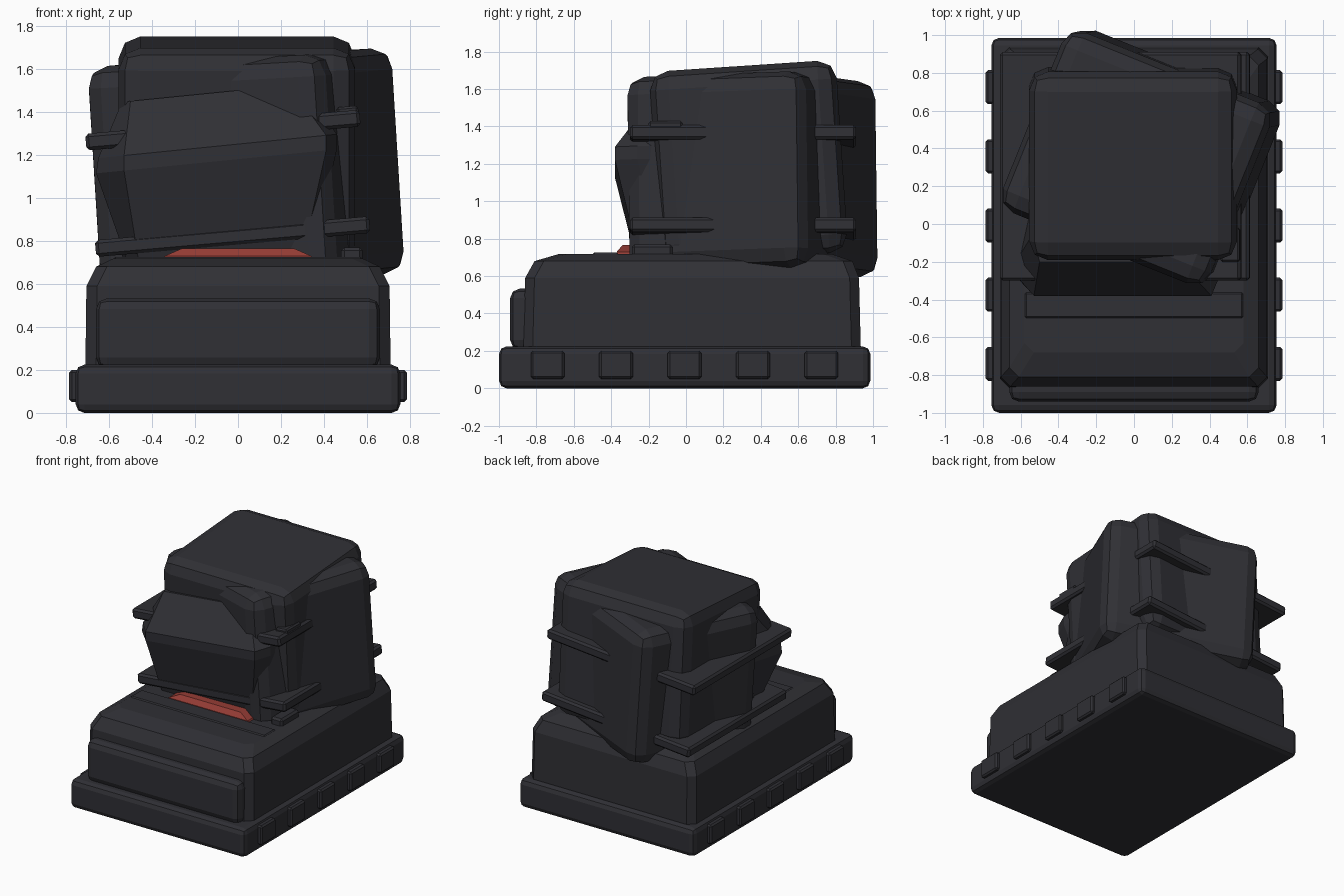
import bpy
import bmesh
from math import radians
from mathutils import Matrix, Euler

cube = bpy.data.objects.get("Cube")
if cube:
    bpy.data.objects.remove(cube, do_unlink=True)


def make_material(name, rgb):
    mat = bpy.data.materials.new(name)
    mat.use_nodes = True
    mat.diffuse_color = (*rgb, 1)
    mat.node_tree.nodes["Principled BSDF"].inputs["Base Color"].default_value = (*rgb, 1)
    return mat


CHARCOAL = make_material("charcoal", (0.029, 0.029, 0.035))
RED = make_material("dull red", (0.30, 0.045, 0.035))


def finish(name, bm, mat, bevel, segments):
    bmesh.ops.recalc_face_normals(bm, faces=bm.faces)
    mesh = bpy.data.meshes.new(name)
    bm.to_mesh(mesh)
    bm.free()
    mesh.materials.append(mat)
    obj = bpy.data.objects.new(name, mesh)
    bpy.context.collection.objects.link(obj)
    if bevel:
        mod = obj.modifiers.new("Bevel", "BEVEL")
        mod.width, mod.segments = bevel, segments
        mod.limit_method = "ANGLE"
    return obj


def box(name, center, size, bevel=0.02, segments=1, turn=(0, 0, 0), mat=CHARCOAL):
    """Chamfered box, optionally turned by degrees."""
    bm = bmesh.new()
    bmesh.ops.create_cube(bm, size=1, matrix=Matrix.Diagonal((*size, 1)))
    obj = finish(name, bm, mat, bevel, segments)
    obj.location = center
    obj.rotation_euler = Euler([radians(a) for a in turn])
    return obj


def loft(name, rings, mat=CHARCOAL, bevel=0, segments=1):
    """Skin a stack of equal-length point rings and cap both ends."""
    bm = bmesh.new()
    loops = [[bm.verts.new(p) for p in ring] for ring in rings]
    n = len(loops[0])
    for low, high in zip(loops, loops[1:]):
        for i in range(n):
            j = (i + 1) % n
            bm.faces.new((low[i], low[j], high[j], high[i]))
    bm.faces.new(loops[0][::-1])
    bm.faces.new(loops[-1])
    return finish(name, bm, mat, bevel, segments)


def chamfered_ring(hx, y0, y1, z, c):
    return [(-hx + c, y0, z), (hx - c, y0, z), (hx, y0 + c, z), (hx, y1 - c, z),
            (hx - c, y1, z), (-hx + c, y1, z), (-hx, y1 - c, z), (-hx, y0 + c, z)]


# Base slab with side studs
box("base_slab", (0, -0.007, 0.112), (1.51, 1.985, 0.224), 0.04, 2)
for side, label in ((1, "left"), (-1, "right")):
    for i in range(5):
        box(f"base_stud_{label}_{i + 1}", (side * 0.75, -0.74 + i * 0.366, 0.125),
            (0.07, 0.18, 0.15), 0.012)

# Main body with sloped shoulders, and the lower front step
loft("body", [chamfered_ring(hx, y0, y1, z, 0.05) for hx, y0, y1, z in (
    (0.71, -0.87, 0.935, 0.2), (0.705, -0.86, 0.925, 0.59),
    (0.66, -0.81, 0.89, 0.68), (0.58, -0.68, 0.78, 0.718))])
box("front_step", (0, -0.79, 0.37), (1.32, 0.3, 0.325), 0.05, 2)

# Deck strip and red bar
box("deck_strip", (0, -0.43, 0.708), (1.16, 0.14, 0.036), 0.01)
loft("red_bar", [[(-hx, y0, z), (hx, y0, z), (hx, -0.2, z), (-hx, -0.2, z)]
                 for hx, y0, z in ((0.35, -0.37, 0.71), (0.34, -0.37, 0.73), (0.26, -0.34, 0.765))],
     RED)
box("deck_block", (0.53, -0.18, 0.735), (0.1, 0.22, 0.07), 0.015)

# Upper cap block and the twisted block through it
box("cap_block", (-0.005, 0.335, 1.21), (1.1, 1.0, 1.03), 0.1, 2, (3.8, 0, 0))
box("twisted_block", (0.038, 0.355, 1.13), (1.19, 1.03, 1.05), 0.1, 2, (2, -3, -22))

# Tilted plates whose corners stick out of the blocks
for label, x, z in (("upper", -0.07, 1.315), ("lower", -0.025, 0.82)):
    box(f"{label}_plate", (x, 0.305, z), (1.28, 1.21, 0.078), 0.015, 1, (0, -5, 0))
box("plate_lug", (0.51, -0.11, 1.4), (0.1, 0.18, 0.05), 0.01, 1, (0, -5, 0))

# Faceted front bulge, leaning with the plates
bulge = []
for x0, x1, y0, flare, z in ((-0.46, 0.31, -0.27, 0.05, 0.74), (-0.53, 0.41, -0.38, 0.13, 1.18),
                             (-0.53, 0.41, -0.38, 0.12, 1.25), (-0.50, 0.24, -0.2, 0.04, 1.5)):
    bulge.append([(x, y, z + 0.1 * x) for x, y in (
        (x0, y0), (x1, y0), (x1 + 0.05, y0 + 0.12), (x1, 0.3), (x0, 0.3),
        (x0 - flare, y0 + 0.14))])
loft("front_bulge", bulge)
